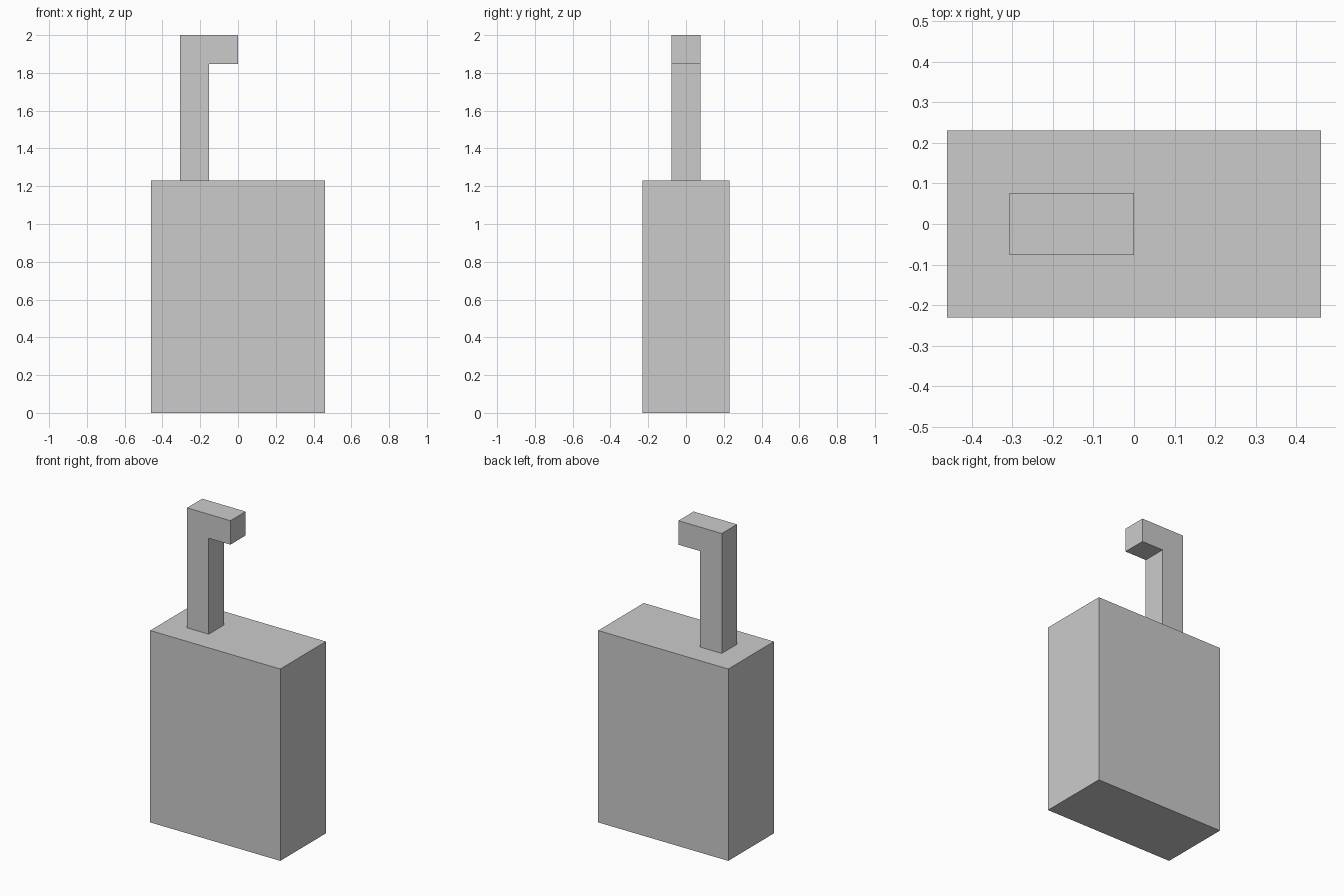
import bpy
import bmesh

cube = bpy.data.objects.get("Cube")
if cube:
    bpy.data.objects.remove(cube, do_unlink=True)

U = 2 / 13  # module that every dimension is a multiple of

# Single plain grey
grey = bpy.data.materials.new("plain_grey")
grey.use_nodes = True
colour = (0.6, 0.6, 0.6, 1)
grey.diffuse_color = colour
grey.node_tree.nodes["Principled BSDF"].inputs["Base Color"].default_value = colour


def extrude_profile(name, profile, depth):
    """Extrude an x-z outline along y, centred on y = 0."""
    bm = bmesh.new()
    face = bm.faces.new([bm.verts.new((x * U, -depth * U / 2, z * U)) for x, z in profile])
    result = bmesh.ops.extrude_face_region(bm, geom=[face])
    moved = [v for v in result["geom"] if isinstance(v, bmesh.types.BMVert)]
    bmesh.ops.translate(bm, verts=moved, vec=(0, depth * U, 0))
    bmesh.ops.recalc_face_normals(bm, faces=bm.faces)
    mesh = bpy.data.meshes.new(name)
    bm.to_mesh(mesh)
    bm.free()
    mesh.materials.append(grey)
    obj = bpy.data.objects.new(name, mesh)
    bpy.context.collection.objects.link(obj)
    return obj


# Main block
extrude_profile("body", [(-3, 0), (3, 0), (3, 8), (-3, 8)], 3)

# Upright post with a short arm bent towards the left
extrude_profile("hooked_post", [(-2, 8), (-1, 8), (-1, 12), (0, 12), (0, 13), (-2, 13)], 1)
